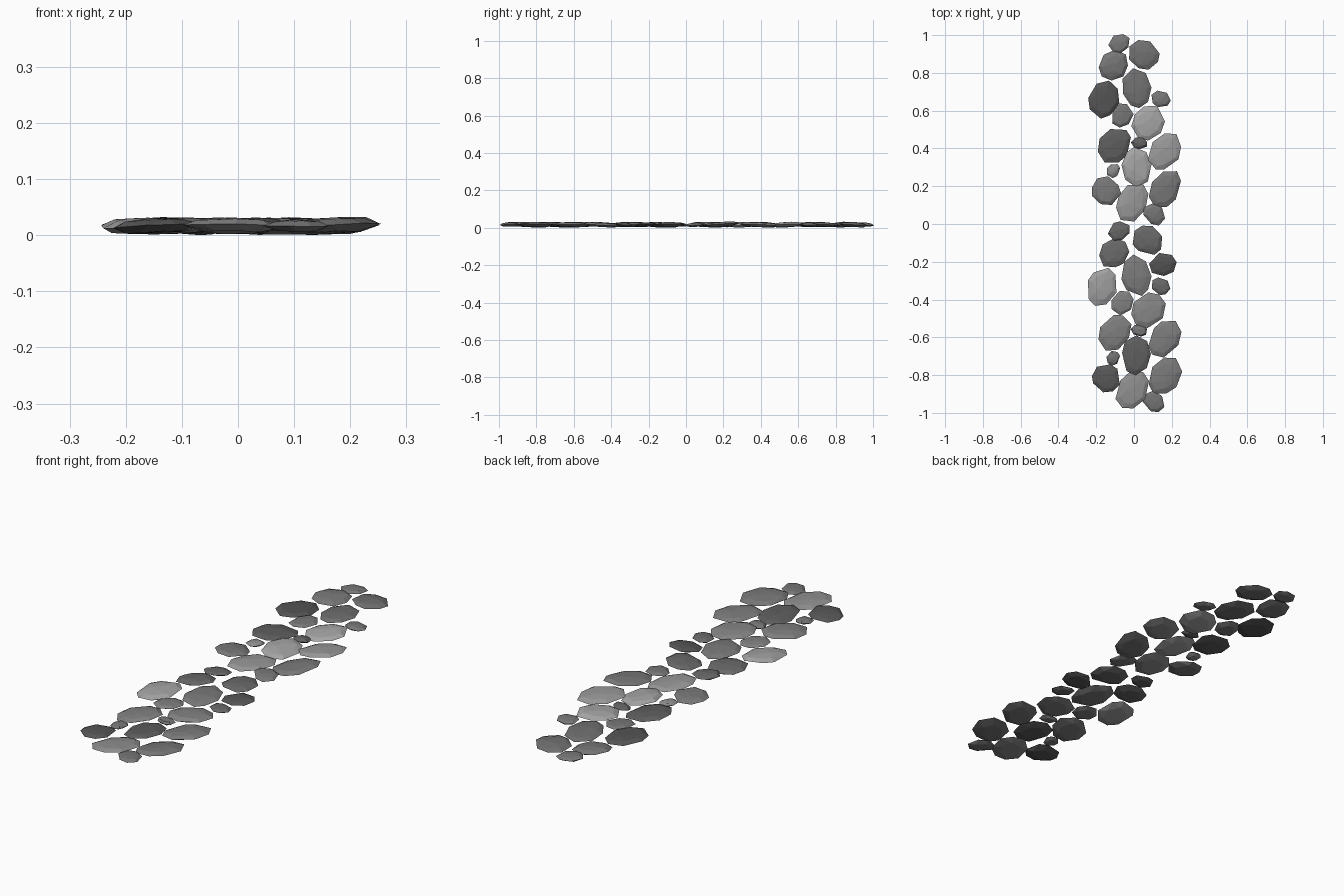
import bpy, bmesh, math, random

if "Cube" in bpy.data.objects:
    bpy.data.objects.remove(bpy.data.objects["Cube"])

random.seed(7)

# One repeat of the path: x, y, long radius, short radius, angle of long axis
STONES = [
    (-0.078, 0.955, 0.060, 0.050, 30), (0.052, 0.897, 0.084, 0.075, 150),
    (-0.108, 0.838, 0.084, 0.074, 50), (0.012, 0.718, 0.106, 0.077, 100),
    (-0.160, 0.660, 0.103, 0.080, 75), (0.142, 0.662, 0.052, 0.044, 150),
    (-0.062, 0.575, 0.066, 0.056, 60), (0.075, 0.535, 0.100, 0.084, 55),
    (-0.103, 0.417, 0.102, 0.082, 60), (0.028, 0.428, 0.044, 0.031, 170),
    (0.163, 0.383, 0.107, 0.078, 57), (0.012, 0.298, 0.104, 0.077, 90),
    (-0.110, 0.282, 0.040, 0.034, 60), (-0.148, 0.175, 0.080, 0.074, 120),
    (0.163, 0.185, 0.107, 0.078, 57), (-0.010, 0.113, 0.110, 0.080, 62),
    (0.107, 0.050, 0.062, 0.052, 140),
]
# Brightness of each stone: 1 light, 0 middle, -1 dark
SHADE_BACK = [0, -.2, 0, -.2, -1, 0, 0, 1, -.7, -.6, .7, 1, .5, 0, 0, .7, 0]
SHADE_FRONT = [-.5, -.4, -.4, .1, .9, -.4, .2, .3, .2, 0, .1, -.7, -.1, -.9, 0, .5, -.1]


def grey(name, shade):
    mat = bpy.data.materials.new(name)
    v = 0.185 * 2.1 ** shade
    mat.diffuse_color = (v, v, v, 1)
    mat.use_nodes = True
    mat.node_tree.nodes["Principled BSDF"].inputs["Base Color"].default_value = mat.diffuse_color
    return mat


def stone(name, x, y, a, b, angle, shade):
    """Flat faceted stone: hull of a bottom, a rim, a shoulder and a crown."""
    size = math.sqrt(a * b)
    small = size < 0.07
    n = 7 if small else 8
    ang = math.radians(angle)
    thick = 0.8 if small else 1.0
    tilt_x, tilt_y = random.uniform(-.06, .06), random.uniform(-.06, .06)
    radii = [random.uniform(0.97, 1.07) for _ in range(n)]
    steps = [random.uniform(-0.17, 0.17) for _ in range(n)]
    # Ring scale, height, corner count
    rings = ((0.62, -0.011, 6), (1.0, 0.0, n), (0.72, 0.010, n), (0.3, 0.014, 3))
    bm = bmesh.new()
    for scale, h, m in rings:
        for i in range(m):
            t = 2 * math.pi * i / m + steps[i]
            k = scale * radii[i]
            if scale != 1.0:
                k *= random.uniform(0.88, 1.12)
            u, v = a * k * math.cos(t), b * k * math.sin(t)
            dx = u * math.cos(ang) - v * math.sin(ang)
            dy = u * math.sin(ang) + v * math.cos(ang)
            dz = h * thick + tilt_x * dx + tilt_y * dy + random.uniform(-.001, .001)
            bm.verts.new((dx, dy, dz))
    bmesh.ops.convex_hull(bm, input=bm.verts)
    loose = [v for v in bm.verts if not v.link_faces]
    bmesh.ops.delete(bm, geom=loose, context='VERTS')
    bmesh.ops.dissolve_limit(bm, angle_limit=0.05, verts=bm.verts, edges=bm.edges)
    bmesh.ops.recalc_face_normals(bm, faces=bm.faces)
    me = bpy.data.meshes.new(name)
    bm.to_mesh(me)
    bm.free()
    me.materials.append(grey(name + "_grey", shade))
    ob = bpy.data.objects.new(name, me)
    ob.location = (x, y, 0.022)
    bpy.context.collection.objects.link(ob)
    return ob


# Stone layout laid twice along the path
stones = []
for i, (s, l) in enumerate(zip(STONES, SHADE_BACK)):
    stones.append(stone(f"back_stone_{i + 1}", *s, l))
for i, ((x, y, a, b, r), l) in enumerate(zip(STONES, SHADE_FRONT)):
    if i == 4:
        x -= 0.01
    if i == 1:
        x, y = x + 0.02, y + 0.01
    stones.append(stone(f"front_stone_{i + 1}", x, y - 0.992, a, b, r, l))
# Extra stone on the right edge
stones.append(stone("edge_stone", 0.153, -0.215, 0.074, 0.062, 10, -1))

# Rest the path on the ground
low = min(v.co.z + o.location.z for o in stones for v in o.data.vertices)
for o in stones:
    o.location.z -= low
